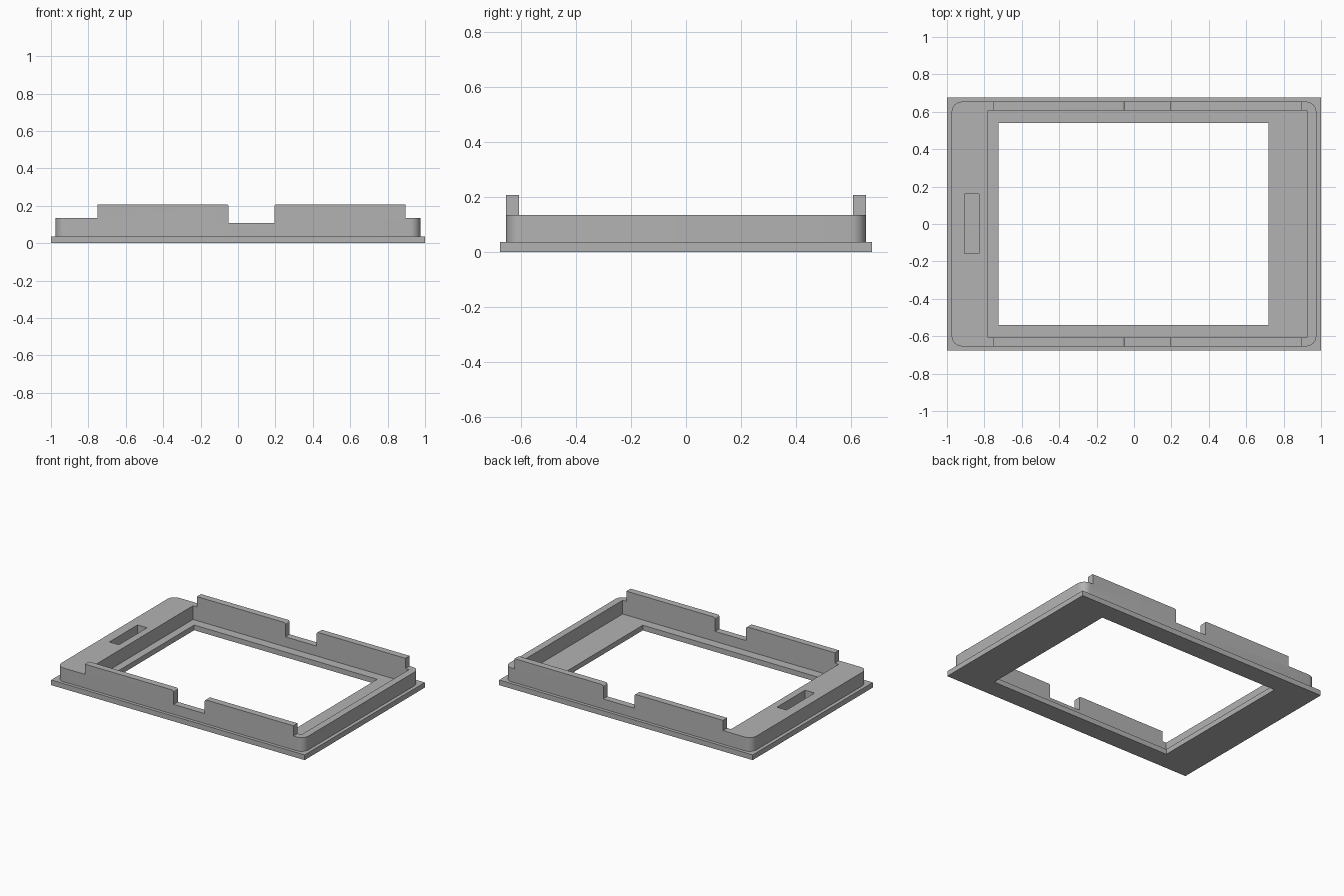
import bpy, bmesh, math

cube = bpy.data.objects.get("Cube")
if cube:
    bpy.data.objects.remove(cube, do_unlink=True)

grey = bpy.data.materials.new("light grey")
grey.use_nodes = True
colour = (0.45, 0.45, 0.45, 1)
grey.diffuse_color = colour
grey.node_tree.nodes["Principled BSDF"].inputs["Base Color"].default_value = colour

PLATE_TOP, RIM_TOP, WALL_TOP = 0.037, 0.135, 0.208
NOTCH_FLOOR = 0.108


def prism(name, points, direction):
    """Extrude a closed outline of 3D points along a direction."""
    bm = bmesh.new()
    face = bm.faces.new([bm.verts.new(p) for p in points])
    new = bmesh.ops.extrude_face_region(bm, geom=[face])["geom"]
    bmesh.ops.translate(bm, vec=direction,
                        verts=[v for v in new if isinstance(v, bmesh.types.BMVert)])
    bmesh.ops.recalc_face_normals(bm, faces=bm.faces)
    mesh = bpy.data.meshes.new(name)
    bm.to_mesh(mesh)
    bm.free()
    mesh.materials.append(grey)
    obj = bpy.data.objects.new(name, mesh)
    bpy.context.collection.objects.link(obj)
    return obj


def box(name, x0, x1, y0, y1, z0, z1):
    outline = [(x0, y0, z0), (x1, y0, z0), (x1, y1, z0), (x0, y1, z0)]
    return prism(name, outline, (0, 0, z1 - z0))


def arc(cx, cy, r, start, end, steps=8):
    angles = [math.radians(start + (end - start) * i / steps) for i in range(steps + 1)]
    return [(cx + r * math.cos(a), cy + r * math.sin(a)) for a in angles]


def combine(target, other, operation):
    """Apply a boolean and discard the helper."""
    mod = target.modifiers.new("boolean", "BOOLEAN")
    mod.operation, mod.solver, mod.object = operation, "EXACT", other
    bpy.context.view_layer.update()
    graph = bpy.context.evaluated_depsgraph_get()
    result = bpy.data.meshes.new_from_object(target.evaluated_get(graph))
    target.modifiers.clear()
    target.data = result
    bpy.data.objects.remove(other, do_unlink=True)


# Base plate with the window opening
frame = box("bezel_frame", -1, 1, -0.677, 0.677, 0, PLATE_TOP)
combine(frame, box("opening", -0.725, 0.72, -0.541, 0.541, -0.1, 0.1), "DIFFERENCE")

# Raised rim with rounded corners, sunk slightly into the plate
hx, hy, r = 0.975, 0.654, 0.055
outline = []
for i, (sx, sy) in enumerate([(1, 1), (-1, 1), (-1, -1), (1, -1)]):
    outline += arc(sx * (hx - r), sy * (hy - r), r, 90 * i, 90 * i + 90)
base = PLATE_TOP / 2
rim = prism("rim", [(x, y, base) for x, y in outline], (0, 0, WALL_TOP - base))

# Lower both ends, leaving tall walls along the front and back
combine(rim, box("left_step", 0.895, 1.1, -1, 1, RIM_TOP, 0.3), "DIFFERENCE")
combine(rim, box("right_step", -1.1, -0.75, -1, 1, RIM_TOP, 0.3), "DIFFERENCE")

# Inner pocket and the slot in the wide end
combine(rim, box("pocket", -0.78, 0.925, -0.607, 0.607, -0.1, 0.3), "DIFFERENCE")
combine(rim, box("slot", -0.905, -0.83, -0.157, 0.16, -0.1, 0.3), "DIFFERENCE")

# Notch through both walls, with softened upper corners
x0, x1, c = -0.05, 0.195, 0.013
profile = [(x0, NOTCH_FLOOR), (x1, NOTCH_FLOOR)]
profile += arc(x1 + c, WALL_TOP - c, c, 180, 90, 5)
profile += [(x1 + c, 0.3), (x0 - c, 0.3)]
profile += arc(x0 - c, WALL_TOP - c, c, 90, 0, 5)
notch = prism("notch", [(x, -1, z) for x, z in profile], (0, 2, 0))
combine(rim, notch, "DIFFERENCE")

combine(frame, rim, "UNION")

# Smooth only the rounded corners
bpy.ops.object.select_all(action="DESELECT")
frame.select_set(True)
bpy.context.view_layer.objects.active = frame
bpy.ops.object.shade_smooth_by_angle(angle=math.radians(30))
